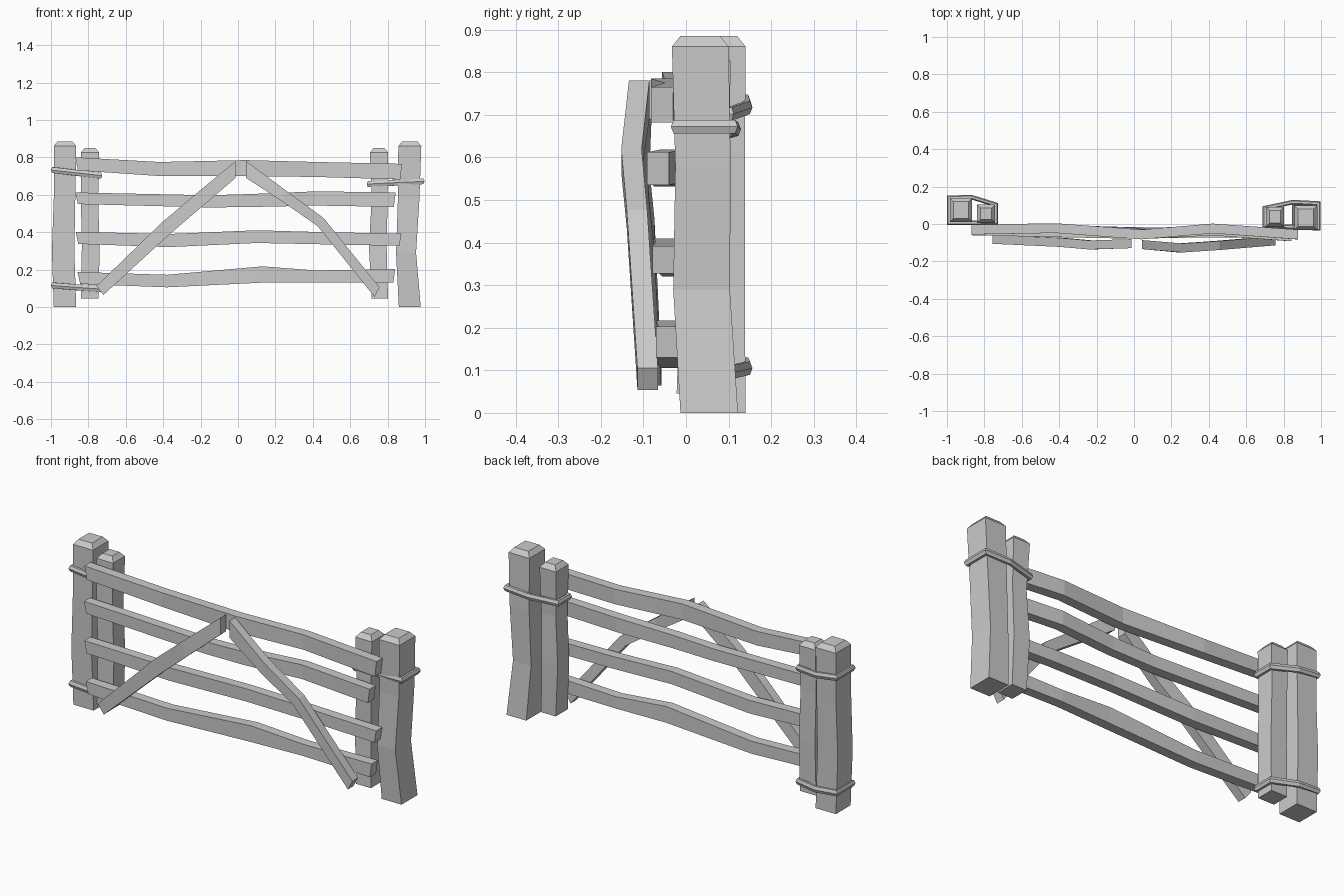
import bpy, bmesh, math


def loft(name, rings, closed=False):
    """Skin matching cross-section rings; cap the ends or close into a loop."""
    bm = bmesh.new()
    vs = [[bm.verts.new(p) for p in r] for r in rings]
    n = len(vs[0])
    for i in range(len(vs) if closed else len(vs) - 1):
        a, b = vs[i], vs[(i + 1) % len(vs)]
        for j in range(n):
            k = (j + 1) % n
            bm.faces.new((a[j], a[k], b[k], b[j]))
    if not closed:
        bm.faces.new(vs[0])
        bm.faces.new(vs[-1])
    bmesh.ops.recalc_face_normals(bm, faces=bm.faces)
    me = bpy.data.meshes.new(name)
    bm.to_mesh(me)
    bm.free()
    ob = bpy.data.objects.new(name, me)
    bpy.context.collection.objects.link(ob)
    return ob


def post(name, stations, bevel=0.025):
    """stations: (z, x0, x1, y0, y1); a bevelled cap is added on top."""
    z, x0, x1, y0, y1 = stations[-1]
    b = bevel * 0.8
    stations = stations + [(z + bevel, x0 + b, x1 - b, y0 + b, y1 - b)]
    loft(name, [[(x0, y0, z), (x1, y0, z), (x1, y1, z), (x0, y1, z)]
                for z, x0, x1, y0, y1 in stations])


def rail(name, stations, depth=0.052, slant=0.014):
    """stations: (x, y centre, z bottom, z top), ends cut at a slant."""
    rings = []
    last = len(stations) - 1
    for i, (x, y, zb, zt) in enumerate(stations):
        s = slant if i == 0 else -slant * 0.7 if i == last else 0
        f, k = y - depth / 2, y + depth / 2
        rings.append([(x + s, f, zb), (x, f, zt), (x, k, zt), (x + s, k, zb)])
    loft(name, rings)


def brace(name, stations, depth=0.048):
    """stations: (upper x, upper z, lower x, lower z, y centre)."""
    d = depth / 2
    loft(name, [[(xu, y - d, zu), (xu, y + d, zu), (xl, y + d, zl), (xl, y - d, zl)]
                for xu, zu, xl, zl, y in stations])


def tie(name, path, rw=0.012, rh=0.018, sides=6):
    """Closed hoop swept round a path of (x, y, z) corners."""
    rings = []
    n = len(path)
    cx = sum(p[0] for p in path) / n
    cy = sum(p[1] for p in path) / n
    for i, (x, y, z) in enumerate(path):
        px, py, _ = path[i - 1]
        qx, qy, _ = path[(i + 1) % n]
        # mitred outward direction at each corner
        l1, l2 = math.hypot(x - px, y - py), math.hypot(qx - x, qy - y)
        n1 = ((y - py) / l1, -(x - px) / l1)
        n2 = ((qy - y) / l2, -(qx - x) / l2)
        mx, my = n1[0] + n2[0], n1[1] + n2[1]
        k = 2 / (mx * mx + my * my)
        if mx * (x - cx) + my * (y - cy) < 0:
            k = -k
        ring = []
        for s in range(sides):
            a = 2 * math.pi * s / sides
            r, h = rw * math.cos(a), rh * math.sin(a)
            ring.append((x + mx * k * r, y + my * k * r, z + h))
        rings.append(ring)
    loft(name, rings, closed=True)


# Outer gate posts
post("left_outer_post", [
    (0.0, -0.985, -0.865, 0.015, 0.14),
    (0.30, -0.995, -0.875, 0.012, 0.138),
    (0.58, -0.985, -0.87, 0.01, 0.138),
    (0.86, -0.985, -0.865, 0.01, 0.14)])
post("right_outer_post", [
    (0.0, 0.86, 0.977, -0.013, 0.122),
    (0.29, 0.845, 0.952, -0.03, 0.103),
    (0.58, 0.855, 0.97, -0.025, 0.105),
    (0.86, 0.857, 0.98, -0.033, 0.10)])

# Thinner inner posts carrying the rails
post("left_inner_post", [
    (0.045, -0.84, -0.745, 0.005, 0.10),
    (0.32, -0.835, -0.74, 0.008, 0.103),
    (0.58, -0.84, -0.748, 0.005, 0.10),
    (0.825, -0.84, -0.742, 0.005, 0.105)])
post("right_inner_post", [
    (0.045, 0.715, 0.802, -0.022, 0.08),
    (0.32, 0.70, 0.795, -0.012, 0.085),
    (0.58, 0.715, 0.80, -0.018, 0.08),
    (0.825, 0.705, 0.803, -0.015, 0.092)])

# Four wavy rails
rail("rail_top", [(-0.87, -0.03, 0.73, 0.80), (-0.42, -0.022, 0.70, 0.775),
                  (0.04, -0.056, 0.70, 0.785), (0.42, -0.024, 0.695, 0.775),
                  (0.877, -0.056, 0.682, 0.765)])
rail("rail_upper_middle", [(-0.87, -0.034, 0.55, 0.612), (-0.15, -0.05, 0.532, 0.597),
                           (0.1, -0.052, 0.535, 0.605), (0.42, -0.035, 0.542, 0.618),
                           (0.843, -0.066, 0.535, 0.612)])
rail("rail_lower_middle", [(-0.868, -0.033, 0.337, 0.402), (-0.37, -0.03, 0.32, 0.39),
                           (0.1, -0.05, 0.342, 0.41), (0.45, -0.045, 0.335, 0.40),
                           (0.873, -0.053, 0.327, 0.392)])
rail("rail_bottom", [(-0.858, -0.035, 0.123, 0.187), (-0.38, -0.035, 0.105, 0.172),
                     (0.13, -0.045, 0.13, 0.217), (0.42, -0.035, 0.132, 0.195),
                     (0.84, -0.045, 0.13, 0.203)])

# Diagonal braces meeting under the top rail
brace("left_brace", [
    (-0.757, 0.112, -0.72, 0.064, -0.082),
    (-0.403, 0.455, -0.375, 0.38, -0.098),
    (-0.24, 0.592, -0.22, 0.513, -0.112),
    (-0.013, 0.78, -0.013, 0.69, -0.105)])
brace("right_brace", [
    (0.757, 0.105, 0.73, 0.054, -0.09),
    (0.457, 0.476, 0.425, 0.433, -0.115),
    (0.26, 0.62, 0.235, 0.565, -0.128),
    (0.043, 0.78, 0.043, 0.69, -0.11)])

# Hoops tying the inner posts to the outer posts
for name, z_out, z_in in (("left_upper_tie", 0.732, 0.702),
                          ("left_lower_tie", 0.115, 0.095)):
    zm = (z_out + z_in) / 2
    tie(name, [(-0.988, 0.006, z_out), (-0.988, 0.14, z_out), (-0.87, 0.144, zm),
               (-0.738, 0.103, z_in), (-0.738, 0.008, z_in)])
tie("right_upper_tie", [(0.985, -0.023, 0.672), (0.985, 0.11, 0.672), (0.85, 0.117, 0.666),
                        (0.70, 0.085, 0.657), (0.70, -0.008, 0.657)])
